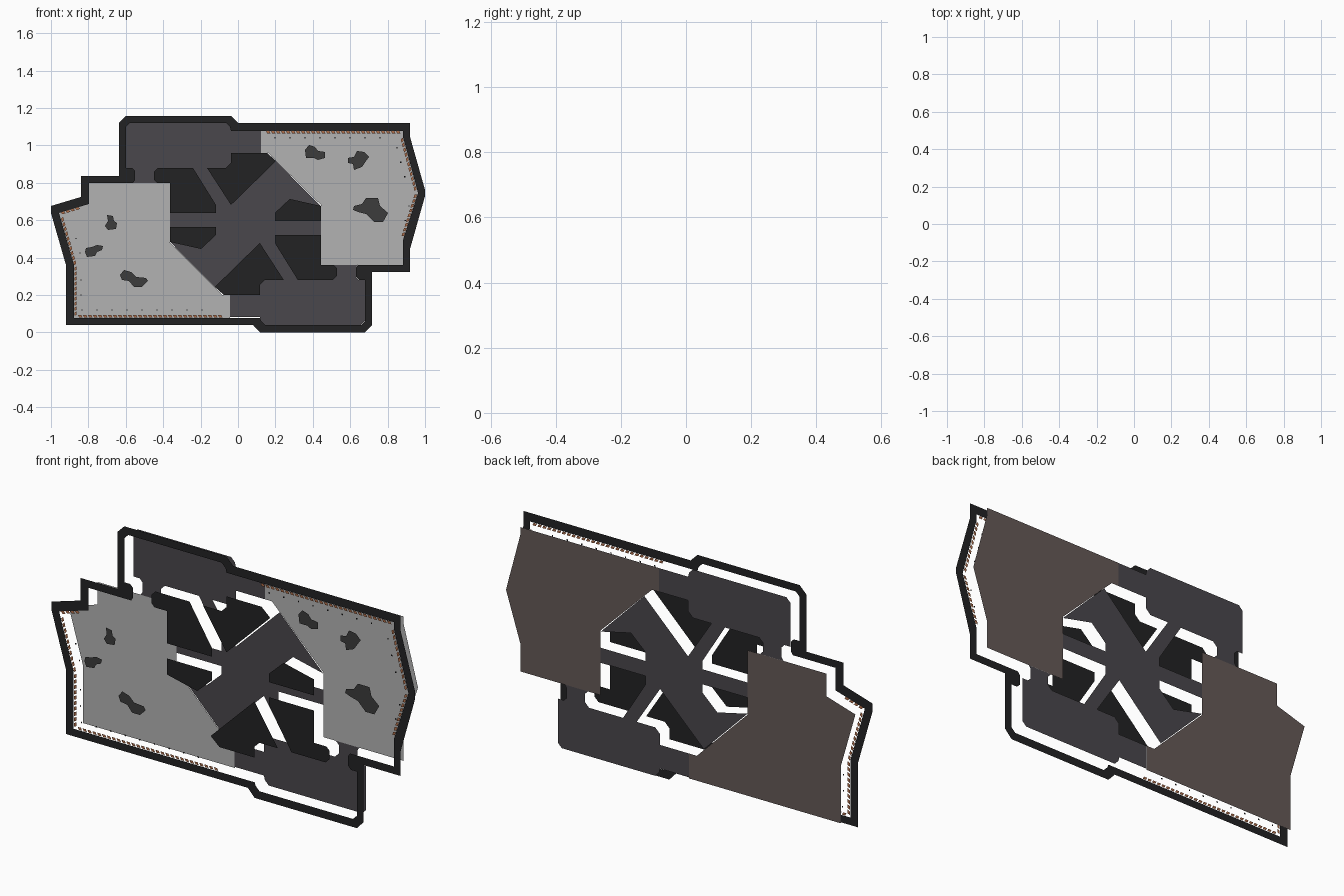
import bpy, bmesh, math
from mathutils import Vector

S, CX, CZ = 187.0, 238.0, 332.5        # plan grid -> model units
WALL_Y, FLOOR_Y = -0.037, 0.037        # two flat layers


def mat(name, *rgb):
    m = bpy.data.materials.new(name)
    m.diffuse_color = (*rgb, 1)
    return m


BLACK = mat("wall_black", .016, .016, .017)
DARK = mat("floor_dark", .068, .063, .072)
LIGHT = mat("floor_light", .45, .45, .45)
BROWN = mat("underside_brown", .13, .10, .095)
PATCH = mat("patch_grey", .045, .045, .045)
RUST = mat("trim_rust", .45, .16, .07)


def turn(pts):
    """Half turn about the centre of the plan."""
    return [(490.8 - x, 448 - z) for x, z in pts]


def sheet(name, loops, y, material, holes=False, back=False):
    """Flat upright sheet made from closed outlines."""
    bm = bmesh.new()
    for loop in loops:
        vs = [bm.verts.new(((x - CX) / S, y, (CZ - z) / S)) for x, z in loop]
        if holes:
            for a, b in zip(vs, vs[1:] + vs[:1]):
                bm.edges.new((a, b))
        else:
            bm.faces.new(vs)
    if holes:
        bmesh.ops.triangle_fill(bm, edges=bm.edges[:], use_beauty=True)
    bm.normal_update()
    for f in bm.faces:
        if (f.normal.y > 0) != back:
            f.normal_flip()
    me = bpy.data.meshes.new(name)
    bm.to_mesh(me)
    bm.free()
    me.materials.append(material)
    ob = bpy.data.objects.new(name, me)
    bpy.context.collection.objects.link(ob)
    return ob


# Perimeter wall: outer and inner outline
outer = [(126, 116), (231, 116), (238, 123), (410, 123), (410, 137), (425, 190), (425, 196),
         (410, 249), (410, 272), (372, 272), (372, 325), (365, 332.5), (260, 332.5), (253, 325),
         (66, 325), (66, 265), (51, 213), (51, 206), (81, 197), (81, 176), (119, 176), (119, 123)]
inner = [(130, 123), (126, 127), (126, 168), (132, 168), (135, 171), (135, 180), (133, 183),
         (89, 183), (89, 204), (59, 213), (74, 265), (74, 318), (260, 318), (261, 321), (265, 325),
         (361, 325), (365, 321), (365, 280), (359, 280), (356, 277), (356, 268), (358, 265),
         (403, 265), (403, 240), (418, 193), (403, 137), (403, 131), (231, 131), (230, 127), (226, 123)]
sheet("perimeter_wall", [outer, inner], WALL_Y, BLACK, holes=True)

# Solid blocks around the central hub, repeated by a half turn
blocks = [
    [(154, 180), (154, 172), (158, 168), (193, 168), (216, 205), (216, 213), (170, 213),
     (170, 183), (157, 183)],
    [(207, 168), (226, 168), (231, 163), (231, 153), (267, 153), (276, 161), (231, 205)],
    [(170, 227), (216, 227), (216, 235), (201, 249), (170, 242)]]
for i, b in enumerate(blocks):
    sheet(f"inner_block_{i}_a", [b], WALL_Y, BLACK)
    sheet(f"inner_block_{i}_b", [turn(b)], WALL_Y, BLACK)

# Dark floor: hub, passages and both end rooms
half = [(276, 161), (231, 205), (207, 168), (226, 168), (231, 163), (231, 153), (261, 153),
        (261, 131), (231, 131), (230, 127), (226, 123), (130, 123), (126, 127), (126, 168),
        (132, 168), (135, 171), (135, 180), (133, 183), (157, 183), (154, 180), (154, 172),
        (158, 168), (193, 168), (216, 205), (216, 213), (170, 213), (170, 227), (216, 227),
        (216, 235), (201, 249), (170, 242)]
sheet("dark_floor", [half + turn(half)], FLOOR_Y, DARK)

# Light floors with a brown underside
left = [(89, 183), (170, 183), (170, 243), (222, 295), (230, 295), (230, 318), (74, 318),
        (74, 265), (59, 213), (89, 204)]
right = [(261, 131), (403, 131), (403, 137), (418, 193), (403, 240), (403, 265), (321, 265),
         (321, 205), (268, 153), (261, 153)]
for side, f in (("left", left), ("right", right)):
    sheet(side + "_floor", [f], FLOOR_Y, LIGHT)
    sheet(side + "_floor_underside", [f], FLOOR_Y + .001, BROWN, back=True)

# Irregular cover patches
patches = [
    [(107, 215), (113, 216), (114, 221), (117, 223), (116, 229), (108, 230), (105, 226), (108, 221)],
    [(86, 248), (92, 247), (97, 245), (103, 246), (102, 250), (97, 252), (95, 256), (87, 257), (85, 252)],
    [(120, 275), (124, 270), (131, 272), (136, 277), (146, 278), (148, 281), (142, 287), (134, 287),
     (129, 281), (122, 280)],
    [(305, 150), (309, 145), (315, 147), (318, 151), (325, 152), (325, 158), (318, 160), (314, 158), (306, 158)],
    [(348, 158), (354, 157), (357, 151), (364, 152), (369, 157), (366, 161), (362, 167), (354, 170),
     (353, 164), (348, 163)],
    [(354, 206), (362, 204), (366, 198), (378, 198), (380, 206), (388, 213), (383, 222), (374, 222),
     (366, 214), (358, 212), (353, 210)]]
for i, p in enumerate(patches):
    sheet(f"cover_patch_{i}", [p], WALL_Y, PATCH)


def along(path, step):
    """Points and directions at even steps along a straight run."""
    a, b = Vector(path[0]), Vector(path[1])
    d = (b - a).normalized()
    for i in range(int((b - a).length / step)):
        yield a + d * step * i, d


def dashes(path):
    for p, d in along(path, 5):
        n = Vector((-d.y, d.x)) * 1.2
        yield [p - n, p + d * 3.4 - n, p + d * 4.6 + n, p + d * 1.2 + n]


def dots(path):
    for p, d in along(path, 15):
        yield [(p.x - .7, p.y - .7), (p.x + .7, p.y - .7), (p.x + .7, p.y + .7), (p.x - .7, p.y + .7)]


# Rusty dashed trim just inside the wall
runs = {"left": [((78, 316.3), (226, 316.3)), ((75.5, 316), (75.5, 265)), ((75.5, 265), (61, 214)),
                 ((61, 213.5), (81, 207.5))],
        "right": [((266, 132.5), (403, 132.5)), ((401.5, 138), (416, 192)), ((416, 194), (401.5, 240))]}
for side, rs in runs.items():
    sheet(side + "_dashed_trim", [q for r in rs for q in dashes(r)], WALL_Y, RUST)

# Rows of small studs
rows = {"left": [((82, 310), (230, 310)), ((81, 295), (81, 264)), ((80, 253), (71, 220))],
        "right": [((275, 138), (400, 138)), ((397, 148), (411, 200)), ((409, 206), (400, 240))]}
for side, rs in rows.items():
    sheet(side + "_stud_row", [q for r in rs for q in dots(r)], WALL_Y, BLACK)
